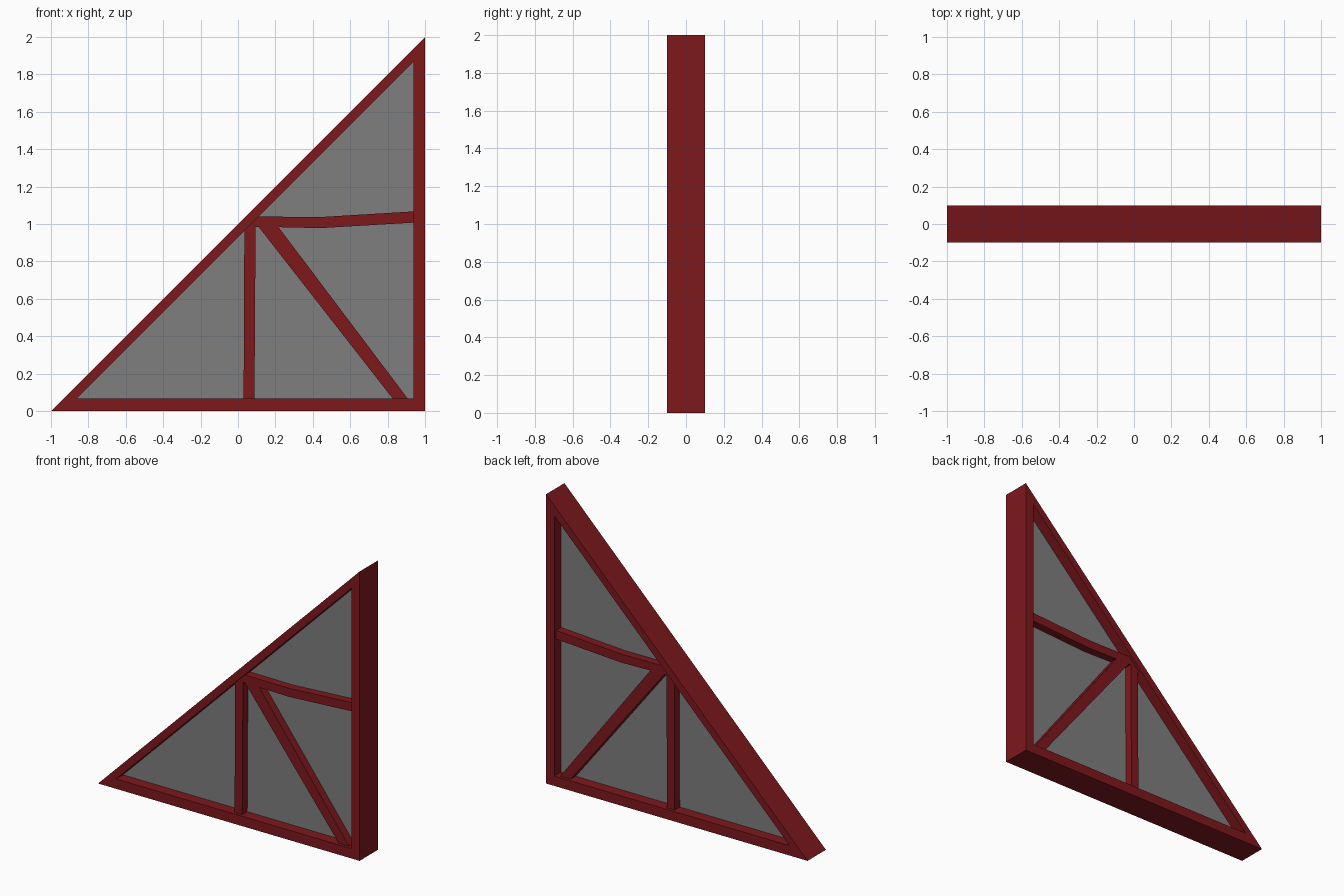
import bpy, bmesh

if "Cube" in bpy.data.objects:
    bpy.data.objects.remove(bpy.data.objects["Cube"])


def material(name, rgb):
    m = bpy.data.materials.new(name)
    m.diffuse_color = (*rgb, 1)
    m.use_nodes = True
    m.node_tree.nodes["Principled BSDF"].inputs["Base Color"].default_value = m.diffuse_color
    return m


RED = material("painted_red", (0.21, 0.009, 0.012))
GREY = material("grey_glass", (0.21, 0.21, 0.21))


def finish(name, bm, mat):
    bmesh.ops.recalc_face_normals(bm, faces=bm.faces)
    mesh = bpy.data.meshes.new(name)
    bm.to_mesh(mesh)
    bm.free()
    mesh.materials.append(mat)
    obj = bpy.data.objects.new(name, mesh)
    bpy.context.collection.objects.link(obj)
    return obj


def prism(name, outline, half_depth, mat):
    """Extrude an x-z outline evenly to both sides of y = 0."""
    bm = bmesh.new()
    front = [bm.verts.new((x, -half_depth, z)) for x, z in outline]
    back = [bm.verts.new((x, half_depth, z)) for x, z in outline]
    bm.faces.new(front)
    bm.faces.new(back[::-1])
    n = len(outline)
    for i in range(n):
        j = (i + 1) % n
        bm.faces.new((front[i], back[i], back[j], front[j]))
    return finish(name, bm, mat)


def ring(name, outer, inner, half_depth, mat):
    """Mitred frame between two matching x-z outlines."""
    bm = bmesh.new()
    loops = [[bm.verts.new((x, y, z)) for x, z in pts]
             for pts, y in ((outer, -half_depth), (inner, -half_depth),
                            (inner, half_depth), (outer, half_depth))]
    n = len(outer)
    for k in range(4):
        a, b = loops[k], loops[(k + 1) % 4]
        for i in range(n):
            j = (i + 1) % n
            bm.faces.new((a[i], a[j], b[j], b[i]))
    return finish(name, bm, mat)


# Triangular outer frame
ring("outer_frame",
     [(-1, 0), (1, 0), (1, 2)],
     [(-0.862, 0.068), (0.937, 0.068), (0.937, 1.867)], 0.1, RED)

# Glass pane, tucked slightly into the frame
prism("glass_pane", [(-0.89, 0.055), (0.95, 0.055), (0.95, 1.895)], 0.025, GREY)

# Glazing bars, ends tucked into the frame
prism("vertical_bar",
      [(0.03, 0.05), (0.088, 0.05), (0.094, 0.985), (0.05, 0.985), (0.034, 0.97)],
      0.08, RED)
prism("diagonal_bar",
      [(0.84, 0.05), (0.92, 0.05), (0.217, 0.983), (0.11, 0.985)],
      0.08, RED)
prism("horizontal_bar",
      [(0.045, 0.985), (0.22, 0.983), (0.44, 0.978), (0.95, 1.008),
       (0.95, 1.068), (0.44, 1.037), (0.10, 1.04)],
      0.08, RED)
